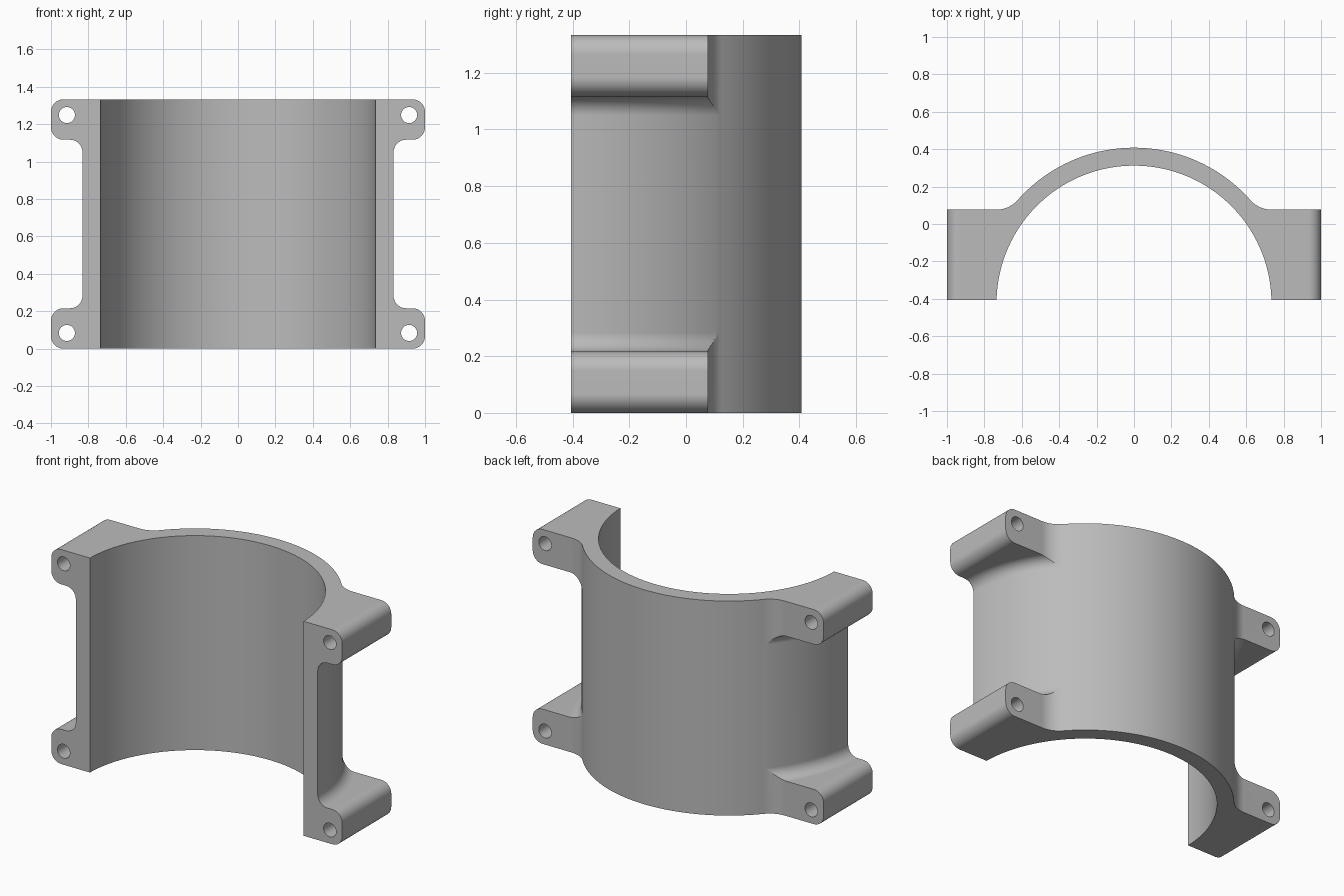
import bpy, bmesh
from math import sin, cos, pi, asin, atan2, sqrt
from mathutils import Vector, Matrix

cube = bpy.data.objects.get("Cube")
if cube:
    bpy.data.objects.remove(cube, do_unlink=True)

# Main dimensions
HEIGHT, LUG_H = 1.333, 0.216
FRONT, LUG_BACK = -0.405, 0.077
AXIS_Y, R_IN, R_OUT = -0.423, 0.735, 0.831
BLEND, ROUND = 0.15, 0.067        # plan blend and edge rounding radii
HOLE_X, HOLE_Z, HOLE_R = 0.915, 0.084, 0.043


def arc(cx, cy, r, a0, a1, n):
    return [(cx + r * cos(a0 + (a1 - a0) * i / n),
             cy + r * sin(a0 + (a1 - a0) * i / n)) for i in range(n + 1)]


def prism(bm, points, direction):
    face = bm.faces.new([bm.verts.new(p) for p in points])
    new = bmesh.ops.extrude_face_region(bm, geom=[face], use_keep_orig=True)
    bmesh.ops.translate(bm, vec=direction,
                        verts=[v for v in new["geom"] if isinstance(v, bmesh.types.BMVert)])


def make_object(name, bm):
    bmesh.ops.recalc_face_normals(bm, faces=bm.faces)
    mesh = bpy.data.meshes.new(name)
    bm.to_mesh(mesh)
    bm.free()
    obj = bpy.data.objects.new(name, mesh)
    bpy.context.collection.objects.link(obj)
    return obj


def cut(obj, cutter):
    cutter.hide_render = True
    mod = obj.modifiers.new("cut", "BOOLEAN")
    mod.operation, mod.solver, mod.object = "DIFFERENCE", "EXACT", cutter
    bpy.ops.object.select_all(action="DESELECT")
    bpy.context.view_layer.objects.active = obj
    obj.select_set(True)
    bpy.ops.object.modifier_apply(modifier=mod.name)
    bpy.data.objects.remove(cutter, do_unlink=True)


# Clamp body: plan outline with blended lugs, extruded upwards
blend_y = LUG_BACK + BLEND
blend_x = sqrt((R_OUT + BLEND) ** 2 - (blend_y - AXIS_Y) ** 2)
tangent = atan2(blend_y - AXIS_Y, blend_x)
in_start = asin((FRONT - AXIS_Y) / R_IN)
right_blend = arc(blend_x, blend_y, BLEND, -pi / 2, tangent - pi, 14)
left_blend = [(-x, y) for x, y in reversed(right_blend)]
outline = ([(1, FRONT), (1, LUG_BACK)] + right_blend
           + arc(0, AXIS_Y, R_OUT, tangent, pi - tangent, 72)[1:-1]
           + left_blend + [(-1, LUG_BACK), (-1, FRONT)]
           + arc(0, AXIS_Y, R_IN, pi - in_start, in_start, 120))
bm = bmesh.new()
prism(bm, [(x, y, 0) for x, y in outline], (0, 0, HEIGHT))
body = make_object("half_clamp", bm)

# Space between upper and lower lugs: turned ring with filleted inner corners
low, high, wall = LUG_H, HEIGHT - LUG_H, R_OUT + 0.001
section = ([(1.6, low)]
           + arc(wall + ROUND, low + ROUND, ROUND, -pi / 2, -pi, 12)
           + arc(wall + ROUND, high - ROUND, ROUND, pi, pi / 2, 12)
           + [(1.6, high)])
bm = bmesh.new()
STEPS = 192
rings = []
for i in range(STEPS):
    a = 2 * pi * i / STEPS
    rings.append([bm.verts.new((r * cos(a), AXIS_Y + r * sin(a), z)) for r, z in section])
for i, ring in enumerate(rings):
    after = rings[(i + 1) % STEPS]
    for j in range(len(section)):
        k = (j + 1) % len(section)
        bm.faces.new((ring[j], after[j], after[k], ring[k]))
cut(body, make_object("gap_cutter", bm))

# Rounded lug edges and bolt holes, cut from front to back
bm = bmesh.new()
through = (0, 1.2, 0)
for side in (-1, 1):
    for edge, up in ((0, -1), (low, 1), (high, -1), (HEIGHT, 1)):
        corner = arc(1 - ROUND, -ROUND, ROUND, pi / 2, 0, 12)
        corner += [(1.05, -ROUND), (1.05, 0.05), (1 - ROUND, 0.05)]
        prism(bm, [(side * x, -0.6, edge + up * z) for x, z in corner], through)
    for z in (HOLE_Z, HEIGHT - HOLE_Z):
        circle = arc(side * HOLE_X, z, HOLE_R, 0, 2 * pi, 32)[:-1]
        prism(bm, [(x, -0.6, h) for x, h in circle], through)
cut(body, make_object("edge_and_hole_cutter", bm))

# Plain grey finish
grey = bpy.data.materials.new("light_grey")
grey.use_nodes = True
colour = (0.5, 0.5, 0.5, 1)
grey.diffuse_color = colour
grey.node_tree.nodes["Principled BSDF"].inputs["Base Color"].default_value = colour
body.data.materials.clear()
body.data.materials.append(grey)
for poly in body.data.polygons:
    poly.material_index = 0

# Smooth curves, crisp edges
bpy.ops.object.shade_smooth_by_angle(angle=pi / 6)
normals = body.modifiers.new("even_normals", "WEIGHTED_NORMAL")
normals.keep_sharp = True
